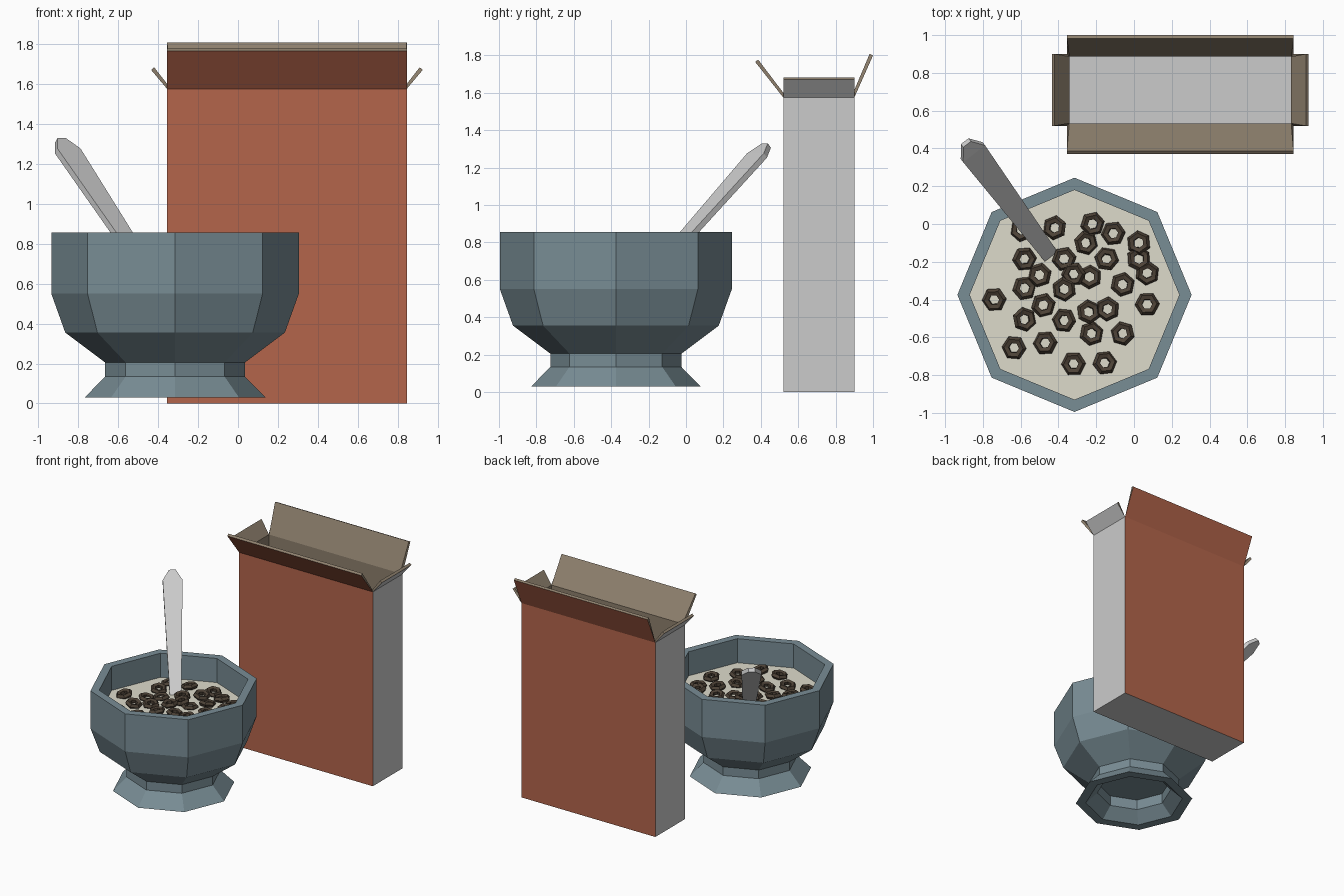
import bpy, bmesh, math, random
from mathutils import Vector, Matrix, Euler

if "Cube" in bpy.data.objects:
    bpy.data.objects.remove(bpy.data.objects["Cube"])

random.seed(4)
CX, CY, MILK_Z = -0.315, -0.375, 0.66


def material(name, rgb):
    m = bpy.data.materials.new(name)
    m.diffuse_color = (*rgb, 1)
    m.use_nodes = True
    m.node_tree.nodes["Principled BSDF"].inputs["Base Color"].default_value = m.diffuse_color
    return m


def finish(name, bm, mats=(), recalc=True):
    if recalc:
        bmesh.ops.recalc_face_normals(bm, faces=bm.faces)
    me = bpy.data.meshes.new(name)
    bm.to_mesh(me)
    bm.free()
    for m in mats:
        me.materials.append(m)
    ob = bpy.data.objects.new(name, me)
    bpy.context.collection.objects.link(ob)
    return ob


def lathe(name, profile, mat, sides=8):
    bm = bmesh.new()
    vs = [bm.verts.new((r, 0, z)) for r, z in profile]
    es = [bm.edges.new(p) for p in zip(vs, vs[1:])]
    bmesh.ops.spin(bm, geom=vs + es, cent=(0, 0, 0), axis=(0, 0, 1),
                   angle=math.tau, steps=sides, use_merge=True)
    bmesh.ops.remove_doubles(bm, verts=bm.verts, dist=1e-4)
    ob = finish(name, bm, [mat])
    ob.location = (CX, CY, 0)
    return ob


red = material("red_card", (0.456, 0.13, 0.07))
tan = material("raw_card", (0.27, 0.215, 0.153))
blue = material("blue_glaze", (0.19, 0.266, 0.30))
cream = material("milk", (0.73, 0.71, 0.60))
brown = material("cereal", (0.075, 0.055, 0.038))

# Footed octagonal bowl, with a hollow foot
lathe("bowl", [(0, 0.20), (0.285, 0.20), (0.285, 0.115), (0.375, 0.03), (0.4525, 0.03),
               (0.35, 0.135), (0.35, 0.205), (0.55, 0.355), (0.62, 0.55), (0.62, 0.855),
               (0.555, 0.855), (0.555, 0.57), (0.49, 0.40), (0.32, 0.27), (0, 0.27)], blue)

# Milk surface
bm = bmesh.new()
bmesh.ops.create_circle(bm, cap_ends=True, segments=8, radius=0.556,
                        matrix=Matrix.Translation((CX, CY, MILK_Z)))
for f in bm.faces:
    if f.normal.z < 0:
        f.normal_flip()
milk = finish("milk", bm, [cream], recalc=False)

# Cereal rings: six-sided low-poly tori floating on the milk
spots = [(-.595, -.03), (-.42, -.02), (-.22, 0), (-.11, -.05), (-.255, -.10), (.025, -.10),
         (-.58, -.185), (-.37, -.185), (-.145, -.185), (.025, -.185), (.07, -.26),
         (-.50, -.27), (-.32, -.265), (-.235, -.28), (-.58, -.34), (-.37, -.345),
         (-.06, -.32), (-.74, -.40), (-.48, -.43), (.07, -.425), (-.58, -.505),
         (-.37, -.51), (-.24, -.465), (-.14, -.45), (-.225, -.58), (-.06, -.58),
         (-.635, -.655), (-.47, -.63), (-.32, -.74), (-.155, -.735)]
sunk = {0, 11, 13, 14}


def add_ring(bm, mat, major=0.045, minor=0.021, n=6, m=5):
    grid = []
    for i in range(n):
        a = math.tau * i / n
        row = []
        for j in range(m):
            b = math.tau * j / m
            r = major + minor * math.cos(b)
            row.append(bm.verts.new(mat @ Vector((r * math.cos(a), r * math.sin(a),
                                                  minor * math.sin(b)))))
        grid.append(row)
    for i in range(n):
        for j in range(m):
            k, l = (i + 1) % n, (j + 1) % m
            bm.faces.new((grid[i][j], grid[k][j], grid[k][l], grid[i][l]))


bm = bmesh.new()
for i, (x, y) in enumerate(spots):
    tilt = Euler((random.uniform(-.2, .2), random.uniform(-.2, .2), random.uniform(0, 1)))
    z = MILK_Z + (0.003 if i in sunk else random.uniform(0.012, 0.022))
    add_ring(bm, Matrix.Translation((x, y, z)) @ tilt.to_matrix().to_4x4())
finish("cereal_rings", bm, [brown])

# Spoon: rectangular sections lofted along the handle into a hidden scoop
sections = [((-.89, .43, 1.318), .05), ((-.853, .38, 1.265), .146), ((-.446, -.163, .65), .085),
            ((-.36, -.27, .50), .08), ((-.32, -.32, .42), .20), ((-.26, -.40, .36), .22),
            ((-.20, -.48, .34), .09)]
side = Vector((0.79, 0.61, 0)).normalized()
bm = bmesh.new()
rings = []
for i, (c, w) in enumerate(sections):
    d = Vector(sections[min(i + 1, 6)][0]) - Vector(sections[max(i - 1, 0)][0])
    up = d.cross(side).normalized()
    rings.append([bm.verts.new(Vector(c) + side * (w / 2 * s) + up * (0.016 * t))
                  for s, t in ((-1, -1), (1, -1), (1, 1), (-1, 1))])
for a, b in zip(rings, rings[1:]):
    for j in range(4):
        k = (j + 1) % 4
        bm.faces.new((a[j], a[k], b[k], b[j]))
bm.faces.new(rings[0])
bm.faces.new(rings[-1])
finish("spoon", bm)

# Open card box with four flaps, thickened inward; inside is raw card
corners = [(-.355, .52), (.845, .52), (.845, .90), (-.355, .90)]
flap_dirs = [(0, -.15, .19), (.08, 0, .095), (0, .10, .225), (-.08, 0, .095)]
bm = bmesh.new()
low = [bm.verts.new((x, y, 0)) for x, y in corners]
top = [bm.verts.new((x, y, 1.575)) for x, y in corners]
bm.faces.new(low[::-1]).material_index = 0
for i, d in enumerate(flap_dirs):
    j = (i + 1) % 4
    tip_i, tip_j = (bm.verts.new(top[k].co + Vector(d)) for k in (i, j))
    wall = bm.faces.new((low[i], low[j], top[j], top[i]))
    flap = bm.faces.new((top[i], top[j], tip_j, tip_i))
    wall.material_index = flap.material_index = 1 if i % 2 == 0 else 2
box = finish("cereal_box", bm, [None, red, None, tan, tan], recalc=False)
card = box.modifiers.new("card_thickness", 'SOLIDIFY')
card.thickness = 0.02
card.offset = -1
card.material_offset = 2
card.material_offset_rim = 2
